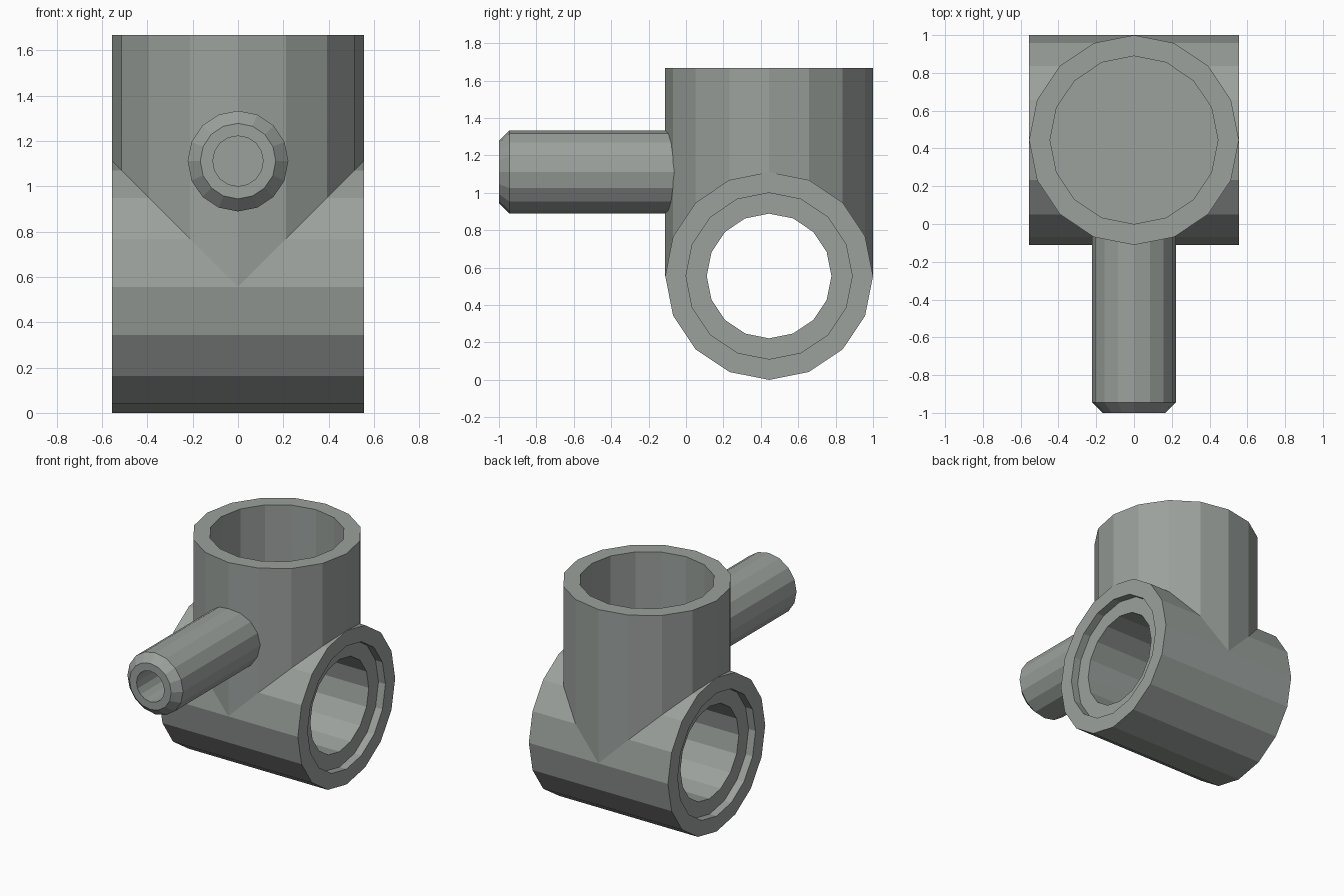
import bpy, bmesh, math
from mathutils import Matrix

cube = bpy.data.objects.get("Cube")
if cube:
    bpy.data.objects.remove(cube)

U = 1 / 18                      # design unit
SIDES = 16
CENTRE = (0, 8 * U, 10 * U)     # where all three axes meet

grey = bpy.data.materials.new("light grey plastic")
grey.use_nodes = True
colour = (0.328, 0.356, 0.337, 1)
grey.diffuse_color = colour
grey.node_tree.nodes["Principled BSDF"].inputs["Base Color"].default_value = colour


def lathe(name, profile, turn=None, floor=False):
    """Turn (radius, height) rows about z; a height may be a function of local x."""
    bm = bmesh.new()
    rings = []
    for radius, height in profile:
        ring = []
        for i in range(SIDES):
            a = math.tau * i / SIDES
            x, y = radius * math.cos(a), radius * math.sin(a)
            z = height(x) if callable(height) else height
            ring.append(bm.verts.new((x * U, y * U, z * U)))
        rings.append(ring)
    for low, high in zip(rings, rings[1:]):
        for i in range(SIDES):
            j = (i + 1) % SIDES
            bm.faces.new((low[i], low[j], high[j], high[i]))
    if floor:
        bm.faces.new(rings[-1])
    bmesh.ops.remove_doubles(bm, verts=bm.verts, dist=1e-4)
    if turn:
        bm.transform(Matrix.Rotation(math.radians(90), 4, turn))
    mesh = bpy.data.meshes.new(name)
    bm.to_mesh(mesh)
    bm.free()
    mesh.materials.append(grey)
    obj = bpy.data.objects.new(name, mesh)
    obj.location = CENTRE
    bpy.context.collection.objects.link(obj)
    return obj


# Upright socket, mitred at the bottom onto the cross tube
lathe("upright_socket", [(10, abs), (10, 20), (8, 20), (8, 8)], floor=True)

# Cross tube: one half with a mitred upper edge and counterbore, then mirrored
cross_tube = lathe(
    "cross_tube",
    [(10, lambda x: max(0, -x)), (10, 10), (8, 10), (8, 9), (6, 9), (6, 0)],
    turn="Y")
mirror = cross_tube.modifiers.new("other_half", "MIRROR")
mirror.use_axis = (True, False, False)
mirror.merge_threshold = 1e-4

# Front spigot with chamfered tip and blind hole, raised to its own height
spigot = lathe(
    "front_spigot",
    [(4, 8.7), (4, 25), (3, 26), (2, 26), (2, 18)],
    turn="X", floor=True)
spigot.location.z = 20 * U
